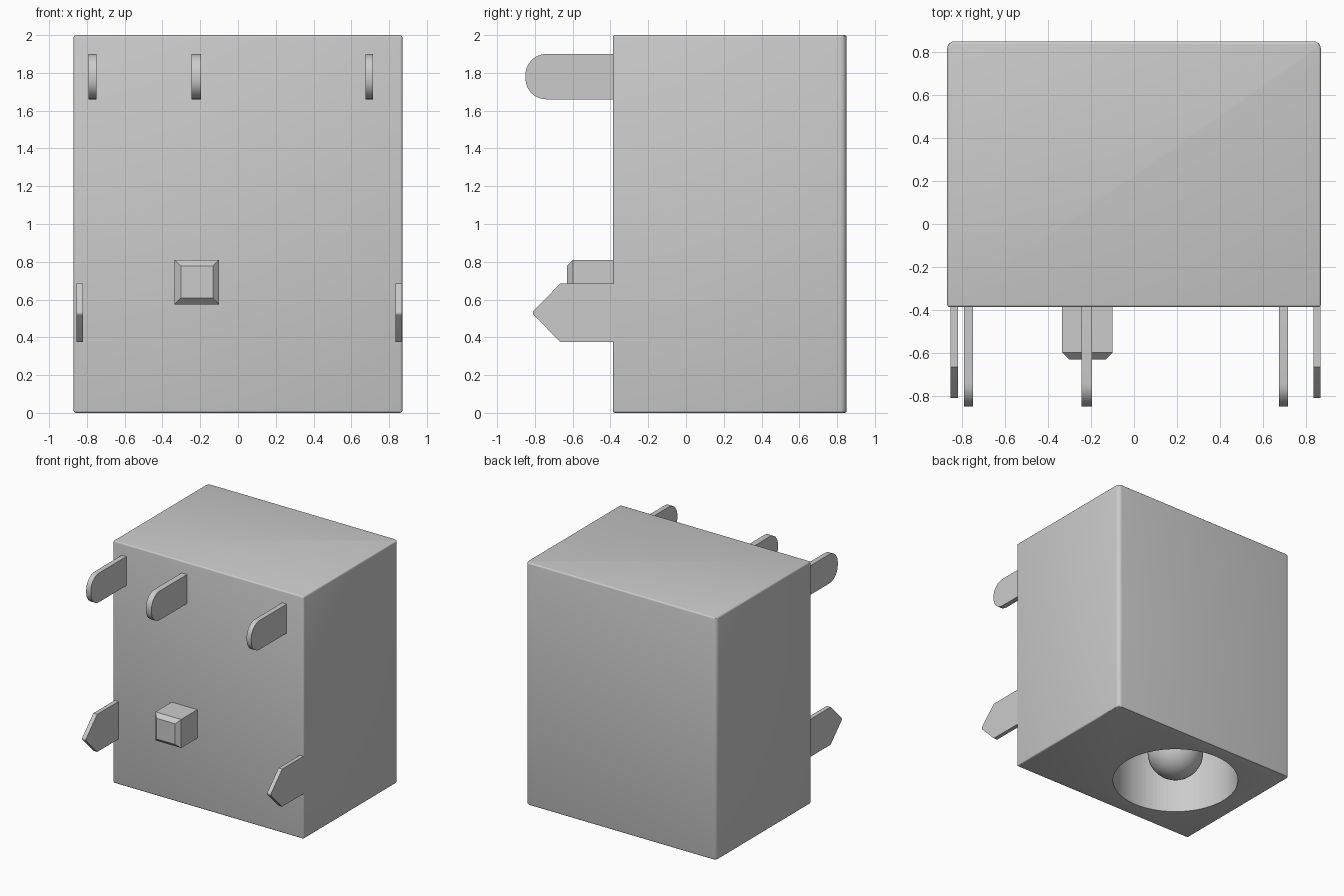
import bpy, bmesh, math
from mathutils import Vector

if "Cube" in bpy.data.objects:
    bpy.data.objects.remove(bpy.data.objects["Cube"])

HX, Y0, Y1, H = 0.87, -0.387, 0.85, 2.0
SX, SY, SR, DEPTH = -0.22, 0.24, 0.487, 1.4   # socket centre, radius, depth


def finish(name, bm, angle=30):
    bmesh.ops.recalc_face_normals(bm, faces=bm.faces[:])
    me = bpy.data.meshes.new(name)
    bm.to_mesh(me)
    bm.free()
    ob = bpy.data.objects.new(name, me)
    bpy.context.collection.objects.link(ob)
    smooth(ob, angle)
    return ob


def smooth(ob, angle=30):
    bpy.ops.object.select_all(action='DESELECT')
    ob.select_set(True)
    bpy.context.view_layer.objects.active = ob
    bpy.ops.object.shade_smooth_by_angle(angle=math.radians(angle))


def box(x0, x1, y0, y1, z0, z1):
    bm = bmesh.new()
    bmesh.ops.create_cube(bm, size=1)
    for v in bm.verts:
        v.co = Vector((x1 if v.co.x > 0 else x0,
                       y1 if v.co.y > 0 else y0,
                       z1 if v.co.z > 0 else z0))
    return bm


def blade(name, x0, x1, profile, rounded, radius):
    # flat tab: (y, z) profile extruded along x, chosen corners rounded
    bm = bmesh.new()
    face = bm.faces.new([bm.verts.new((x0, y, z)) for y, z in profile])
    ext = bmesh.ops.extrude_face_region(bm, geom=[face])
    bmesh.ops.translate(bm, vec=(x1 - x0, 0, 0),
                        verts=[g for g in ext['geom'] if isinstance(g, bmesh.types.BMVert)])
    corners = [Vector(profile[i]) for i in rounded]
    edges = [e for e in bm.edges
             if abs(e.verts[0].co.x - e.verts[1].co.x) > 0.01
             and any((e.verts[0].co.yz - c).length < 1e-4 for c in corners)]
    bmesh.ops.bevel(bm, geom=edges, offset=radius, offset_type='OFFSET',
                    segments=8, profile=0.5, affect='EDGES')
    return finish(name, bm)


# housing: larger rounding on the rear upright edges, fine rounding elsewhere
bm = box(-HX, HX, Y0, Y1, 0, H)
rear = [e for e in bm.edges if all(v.co.y > 0 for v in e.verts)
        and abs(e.verts[0].co.z - e.verts[1].co.z) > 1]
bmesh.ops.bevel(bm, geom=rear, offset=0.035, segments=5, profile=0.5, affect='EDGES')
bm.normal_update()
rest = [e for e in bm.edges if e.calc_face_angle() > 1]
bmesh.ops.bevel(bm, geom=rest, offset=0.012, segments=3, profile=0.5, affect='EDGES')
housing = finish("housing", bm)

# round socket opening in the underside
bpy.ops.mesh.primitive_cylinder_add(vertices=96, radius=SR, depth=DEPTH + 0.2,
                                    location=(SX, SY, DEPTH / 2 - 0.1))
cutter = bpy.context.object
mod = housing.modifiers.new("socket", 'BOOLEAN')
mod.operation, mod.solver, mod.object = 'DIFFERENCE', 'EXACT', cutter
bpy.context.view_layer.objects.active = housing
bpy.ops.object.modifier_apply(modifier=mod.name)
bpy.data.objects.remove(cutter)
smooth(housing)

# centre contact: round rod with a domed tip
R, CZ, N = 0.217, 0.25, 10
bm = bmesh.new()
pts = [(0, CZ - R)] + [(R * math.sin(i * math.pi / 2 / N), CZ - R * math.cos(i * math.pi / 2 / N))
                       for i in range(1, N + 1)] + [(R, DEPTH + 0.02)]
vs = [bm.verts.new((SX + r, SY, z)) for r, z in pts]
es = [bm.edges.new(p) for p in zip(vs, vs[1:])]
bmesh.ops.spin(bm, geom=vs + es, cent=(SX, SY, 0), axis=(0, 0, 1),
               angle=2 * math.pi, steps=48)
bmesh.ops.remove_doubles(bm, verts=bm.verts[:], dist=1e-5)
finish("centre_contact", bm)

# three upper terminals with rounded ends
upper = [(-0.37, 1.66), (-0.85, 1.66), (-0.85, 1.9), (-0.37, 1.9)]
for i, (x, w) in enumerate([(-0.77, 0.042), (-0.22, 0.05), (0.695, 0.042)]):
    blade(f"upper_terminal_{i + 1}", x - w / 2, x + w / 2, upper, (1, 2), 0.11)

# two pointed side tabs
pointed = [(-0.375, 0.375), (-0.665, 0.375), (-0.818, 0.53), (-0.665, 0.685), (-0.375, 0.685)]
for side, x0, x1 in (("left", -0.855, -0.82), ("right", 0.835, 0.869)):
    blade(f"{side}_tab", x0, x1, pointed, (2,), 0.018)

# square locating post with a chamfered end
bm = box(-0.335, -0.1, -0.63, -0.37, 0.575, 0.81)
end = [e for e in bm.edges if all(v.co.y < -0.6 for v in e.verts)]
bmesh.ops.bevel(bm, geom=end, offset=0.032, segments=1, affect='EDGES')
finish("locating_post", bm)
